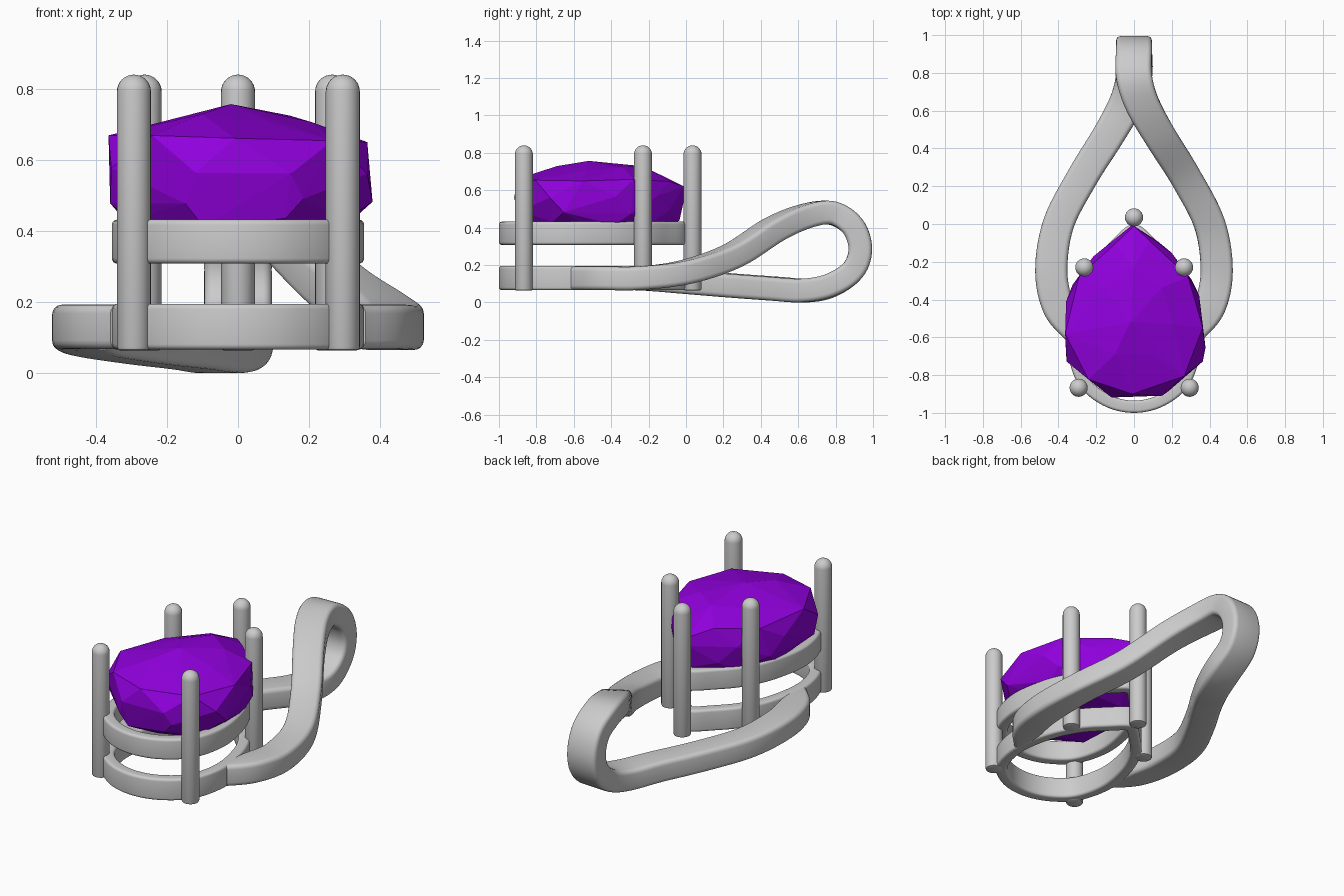
import bpy, bmesh, math, random
from mathutils import Vector

if "Cube" in bpy.data.objects:
    bpy.data.objects.remove(bpy.data.objects["Cube"])

random.seed(4)


def finish(name, bm, smooth=True):
    bmesh.ops.recalc_face_normals(bm, faces=bm.faces)
    me = bpy.data.meshes.new(name)
    bm.to_mesh(me)
    bm.free()
    ob = bpy.data.objects.new(name, me)
    bpy.context.collection.objects.link(ob)
    if smooth:
        bpy.ops.object.select_all(action='DESELECT')
        ob.select_set(True)
        bpy.context.view_layer.objects.active = ob
        bpy.ops.object.shade_smooth_by_angle(angle=math.radians(40))
    return ob


def spline(pts, closed, steps):
    """Catmull-Rom through tuples of any length."""
    n, out = len(pts), []
    get = (lambda i: pts[i % n]) if closed else (lambda i: pts[max(0, min(n - 1, i))])
    for i in range(n if closed else n - 1):
        quad = [get(i + k) for k in (-1, 0, 1, 2)]
        for s in range(steps):
            t = s / steps
            out.append(tuple(0.5 * (2 * b + (c - a) * t + (2 * a - 5 * b + 4 * c - d) * t * t
                                    + (3 * b - a - 3 * c + d) * t ** 3)
                             for a, b, c, d in zip(*quad)))
    if not closed:
        out.append(tuple(pts[-1]))
    return out


def rounded_rect(w, h, r, seg=4):
    pts = []
    for k, (sx, sy) in enumerate([(1, 1), (-1, 1), (-1, -1), (1, -1)]):
        for j in range(seg + 1):
            a = math.pi / 2 * (k + j / seg)
            pts.append((sx * (w / 2 - r) + r * math.cos(a), sy * (h / 2 - r) + r * math.sin(a)))
    return pts


def sweep(name, frames, closed):
    """frames: (centre, side, up, section)"""
    bm = bmesh.new()
    loops = [[bm.verts.new(c + s * u + up * v) for u, v in sec] for c, s, up, sec in frames]
    m = len(loops[0])
    pairs = list(zip(loops, loops[1:])) + ([(loops[-1], loops[0])] if closed else [])
    for a, b in pairs:
        for j in range(m):
            bm.faces.new((a[j], a[(j + 1) % m], b[(j + 1) % m], b[j]))
    if not closed:
        bm.faces.new(loops[0])
        bm.faces.new(loops[-1])
    return finish(name, bm)


# pear-shaped setting rails
half = [(0.13, -0.1), (0.24, -0.225), (0.32, -0.4), (0.355, -0.63), (0.3, -0.84), (0.165, -0.96)]
pear = [(0, 0.0)] + half + [(0, -1.0)] + [(-x, y) for x, y in reversed(half)]
outline = [Vector((x, y, 0)) for x, y in spline(pear, True, 6)]


def rail(name, z0, z1, wall=0.065):
    frames, n = [], len(outline)
    for i, p in enumerate(outline):
        t = (outline[(i + 1) % n] - outline[i - 1]).normalized()
        out = Vector((-t.y, t.x, 0))
        c = p - out * wall / 2 + Vector((0, 0, (z0 + z1) / 2))
        frames.append((c, out, Vector((0, 0, 1)), rounded_rect(wall, z1 - z0, 0.015)))
    sweep(name, frames, True)


rail("upper_rail", 0.308, 0.432)
rail("lower_rail", 0.066, 0.195)

# prongs with domed tips
R = 0.048
profile = [(0, 0.063), (R - 0.01, 0.063), (R - 0.003, 0.066), (R, 0.073)]
profile += [(R * math.cos(a), 0.792 + R * math.sin(a)) for a in [math.pi / 16 * k for k in range(8)]]
profile += [(0, 0.84)]
for k, (px, py) in enumerate([(-0.293, -0.867), (0.295, -0.867), (-0.263, -0.23),
                              (0.265, -0.23), (0, 0.035)]):
    bm = bmesh.new()
    vs = [bm.verts.new((px + r, py, z)) for r, z in profile]
    es = [bm.edges.new(e) for e in zip(vs, vs[1:])]
    bmesh.ops.spin(bm, geom=vs + es, cent=(px, py, 0), axis=(0, 0, 1), angle=2 * math.pi, steps=24)
    bmesh.ops.remove_doubles(bm, verts=bm.verts, dist=1e-4)
    finish(f"prong_{k + 1}", bm)

# bail: one ribbon from the right side, over the loop, to the left side
# x, y, z, twist of the width in degrees, width
strand = [(0.328, -0.6, 0.13, -25, 0.07), (0.4, -0.45, 0.13, -14, 0.16),
          (0.438, -0.25, 0.13, 2, 0.17), (0.4, 0, 0.163, 22, 0.165),
          (0.272, 0.25, 0.25, 30, 0.165), (0.135, 0.47, 0.39, 30, 0.17),
          (0.042, 0.64, 0.462, 18, 0.18), (0, 0.78, 0.478, 5, 0.19)]
back_z = [0.13, 0.13, 0.128, 0.11, 0.09, 0.074, 0.064, 0.094]
loop = [(0, 0.89, 0.41, 0, 0.19), (0, 0.932, 0.29, 0, 0.19), (0, 0.895, 0.175, 0, 0.19)]
back = [(-x, y, z, -a, w) for (x, y, _, a, w), z in zip(strand, back_z)]
path = spline(strand + loop + back[::-1], False, 7)
frames = []
for i, (x, y, z, a, w) in enumerate(path):
    t = (Vector(path[min(i + 1, len(path) - 1)][:3]) - Vector(path[max(i - 1, 0)][:3])).normalized()
    side = Vector((math.cos(math.radians(a)), math.sin(math.radians(a)), 0))
    side = (side - t * side.dot(t)).normalized()
    frames.append((Vector((x, y, z)), side, side.cross(t), rounded_rect(w, 0.126, 0.025)))
sweep("bail", frames, False)

# faceted pear-cut stone: hull of staggered outline rings, steep around the girdle
bm = bmesh.new()
N = len(outline)
for z, sx, sy, count, shift in [(0.345, 0.68, 0.6, 7, 0.5), (0.425, 0.93, 0.87, 9, 0),
                                (0.48, 1.07, 0.9, 8, 0.5), (0.57, 1.08, 0.93, 9, 0),
                                (0.655, 1.04, 0.86, 9, 0.5), (0.715, 0.6, 0.48, 7, 0)]:
    for k in range(count):
        p = outline[int((k + shift) / count * N) % N]
        bm.verts.new((p.x * sx + random.uniform(-0.01, 0.01), -0.47 + (p.y + 0.5) * sy,
                      z + random.uniform(-0.015, 0.015)))
bm.verts.new((-0.02, -0.52, 0.757))
bm.verts.new((0, -0.01, 0.62))
bmesh.ops.convex_hull(bm, input=bm.verts)
bmesh.ops.delete(bm, geom=[v for v in bm.verts if not v.link_faces], context='VERTS')
stone = finish("stone", bm, smooth=False)
mat = bpy.data.materials.new("violet")
mat.diffuse_color = (0.28, 0.0, 0.72, 1)
mat.use_nodes = True
mat.node_tree.nodes["Principled BSDF"].inputs["Base Color"].default_value = mat.diffuse_color
stone.data.materials.append(mat)
